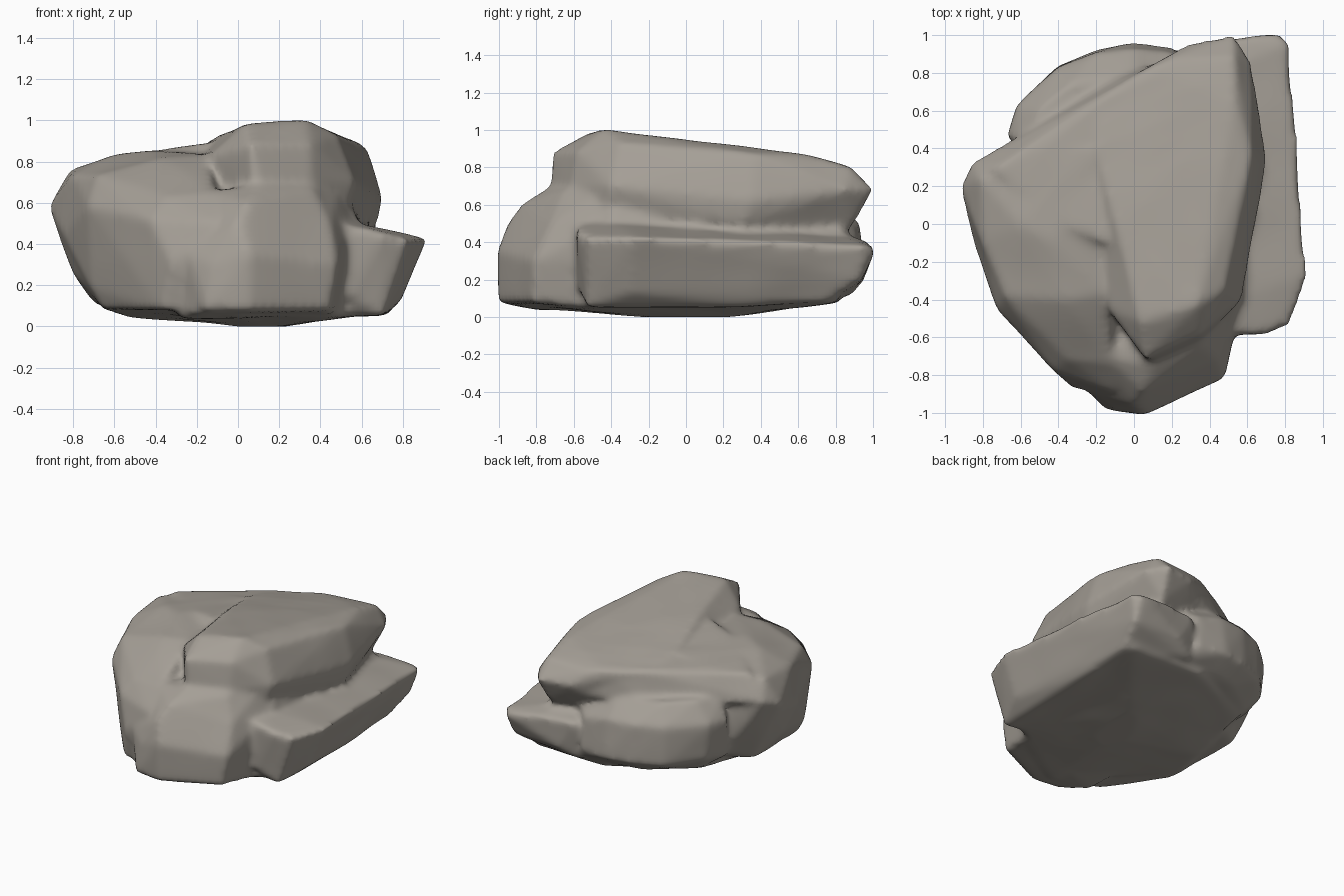
import bpy, bmesh
from mathutils import noise

stone = bpy.data.materials.new("warm grey stone")
stone.diffuse_color = (0.375, 0.345, 0.305, 1)
bm_all = bmesh.new()


def block(pts):
    """Add one convex stone block, given by its corner points."""
    bm = bmesh.new()
    for p in pts:
        bm.verts.new(p)
    bmesh.ops.convex_hull(bm, input=bm.verts)
    loose = [v for v in bm.verts if not v.link_faces]
    bmesh.ops.delete(bm, geom=loose, context='VERTS')
    bmesh.ops.recalc_face_normals(bm, faces=bm.faces)
    me = bpy.data.meshes.new("block")
    bm.to_mesh(me)
    bm.free()
    bm_all.from_mesh(me)
    bpy.data.meshes.remove(me)


# tall crown lying along the top right
block([
    (.08, -.73, .70), (.06, -.71, .88), (.04, -.52, .98), (.33, -.43, 1.0),
    (-.13, -.45, .83), (-.08, -.05, .94), (-.2, .4, .86), (.48, -.35, .93),
    (.57, -.4, .7), (.36, -.61, .7), (.35, -.58, .88), (.62, .36, .87),
    (.70, .35, .62), (.68, .3, .5), (.53, .64, .87), (.53, .88, .80),
    (.53, 1.0, .68), (.3, .96, .68), (.62, .86, .68), (.5, .89, .48),
    (.2, .88, .78), (.1, .83, .8), (-.15, .7, .8), (0, .7, .45),
    (-.2, .4, .5), (0, -.6, .5), (.5, -.45, .5)])

# overhanging top slab joining the crown to the left block
block([
    (-.86, .32, .62), (-.55, .43, .6), (-.35, .58, .6), (-.17, .74, .6),
    (.1, .85, .6), (.5, .97, .64), (-.74, .29, .79), (-.5, .40, .81),
    (-.32, .54, .81), (-.15, .69, .81), (.08, .81, .80), (.5, .88, .80),
    (-.4, 0, .85), (-.15, -.1, .89), (.3, .3, .9), (-.5, .36, .5),
    (-.1, .66, .5), (.5, .85, .5), (0, -.4, .5), (-.7, 0, .5)])

# broad block on the left
block([
    (-.92, .2, .58), (-.86, .32, .62), (-.81, .24, .76), (-.6, 0, .83),
    (-.43, -.1, .85), (-.15, -.36, .83), (-.2, .4, .85), (-.5, .40, .80),
    (-.55, .42, .5), (-.85, -.1, .45), (-.80, -.1, .73), (-.72, -.45, .58),
    (-.68, -.38, .73), (-.43, -.78, .52), (-.36, -.40, .81), (-.12, -.74, .65),
    (-.35, -.72, .63), (-.1, -.89, .5), (-.32, -.87, .3), (-.37, -.81, .08),
    (-.71, -.38, .18), (-.65, -.4, .08), (-.8, 0, .26), (-.7, .2, .12),
    (-.58, .4, .2), (-.1, -.85, .08), (0, .5, .82), (0, .6, .1)])

# low front block under the crown
block([
    (-.28, -.8, .04), (-.15, -.98, .08), (.05, -1.0, .08), (.05, -1.01, .35),
    (-.12, -.97, .3), (0, -.95, .5), (.05, -.88, .6), (.1, -.75, .68),
    (-.15, -.7, .66), (.44, -.82, .08), (.48, -.81, .3), (.45, -.72, .5),
    (.36, -.65, .67), (.53, -.55, .3), (.5, -.5, .05), (.57, -.35, .55),
    (-.3, -.4, .06), (-.25, -.88, .35), (-.2, -.3, .6), (.5, -.38, .7)])

# steep block at the back left, beneath the overhang
block([
    (-.67, .47, .5), (-.6, .42, .64), (-.62, .62, .5), (-.4, .83, .5),
    (-.2, .91, .5), (0, .93, .5), (.2, .91, .45), (-.5, .6, .65),
    (-.33, .74, .64), (0, .8, .62), (.3, .82, .5), (-.63, .4, .2),
    (-.6, .62, .24), (-.4, .83, .22), (-.2, .92, .22), (0, .96, .22),
    (.2, .93, .22), (-.5, .56, .13), (-.2, .78, .12), (.3, .85, .12),
    (.2, .3, .05), (-.4, .2, .06), (0, .3, .6)])

# long shelf down the right side
block([
    (.51, -.58, .49), (.54, -.58, .15), (.7, -.58, .45), (.82, -.53, .42),
    (.91, -.28, .42), (.88, 0, .42), (.88, .2, .41), (.83, .5, .40),
    (.82, .96, .38), (.77, 1.01, .36), (.53, .98, .40), (.5, -.4, .52),
    (.5, .1, .50), (.45, .8, .46), (.25, .94, .4), (.7, -.53, .05),
    (.79, -.3, .13), (.55, -.5, .05), (.72, .3, .06), (.72, .75, .08),
    (.77, .93, .2), (.4, .95, .2), (.25, .88, .12), (.3, 0, .04)])

# core filling the middle and giving the shallow belly underneath
block([
    (.1, -.1, -.01), (.2, .2, 0), (.6, -.5, .05), (.68, .8, .08),
    (-.55, 0, .05), (-.65, -.3, .08), (0, -.87, .05), (.1, .82, .08),
    (-.5, .5, .1), (.55, .85, .46), (.57, -.4, .55), (-.5, 0, .6),
    (0, -.8, .55), (0, .75, .6), (.6, .3, .52)])

# fuse the blocks into one worn stone
me = bpy.data.meshes.new("boulder")
bm_all.to_mesh(me)
bm_all.free()
ob = bpy.data.objects.new("boulder", me)
bpy.context.collection.objects.link(ob)
m = ob.modifiers.new("fuse", 'REMESH')
m.mode = 'VOXEL'
m.voxel_size = 0.022
m = ob.modifiers.new("wear", 'SMOOTH')
m.factor = 0.5
m.iterations = 8
dg = bpy.context.evaluated_depsgraph_get()
me = bpy.data.meshes.new_from_object(ob.evaluated_get(dg))
ob.modifiers.clear()
ob.data = me

# shallow dents over the surface
normals = [v.normal.copy() for v in me.vertices]
for v, n in zip(me.vertices, normals):
    v.co += n * (0.002 + 0.008 * noise.noise(v.co * 3.2))
    v.co.z = max(v.co.z, 0)
me.materials.clear()
me.materials.append(stone)
for p in me.polygons:
    p.use_smooth = True
    p.material_index = 0
